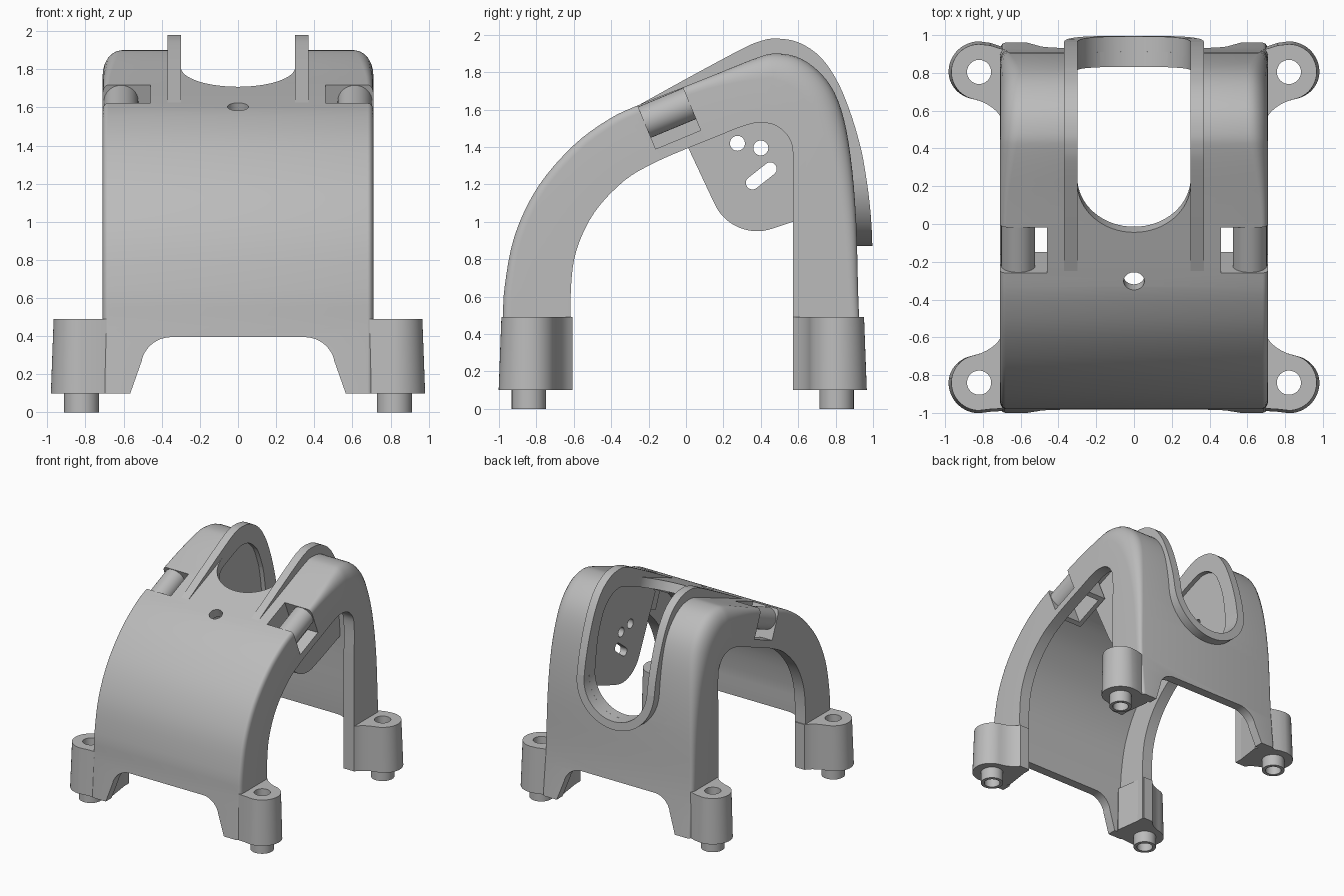
import bpy, bmesh
from math import sin, cos, pi, radians, hypot

if "Cube" in bpy.data.objects:
    bpy.data.objects.remove(bpy.data.objects["Cube"])

grey = bpy.data.materials.new("plain_grey")
grey.use_nodes = True
grey.diffuse_color = (0.5, 0.5, 0.5, 1)
grey.node_tree.nodes["Principled BSDF"].inputs["Base Color"].default_value = (0.5, 0.5, 0.5, 1)


def along_x(u, v, w): return (w, u, v)
def along_y(u, v, w): return (u, w, v)
def along_z(u, v, w): return (u, v, w)


def square_to_slope(u, v, w):
    """Upright direction leaning square to the sloped top."""
    return (u, v + 0.4 * (1.71 - w), w)


def loft(name, rings):
    """Closed solid through a row of equal rings."""
    bm = bmesh.new()
    rows = [[bm.verts.new(p) for p in ring] for ring in rings]
    n = len(rows[0])
    for a, b in zip(rows, rows[1:]):
        for i in range(n):
            j = (i + 1) % n
            bm.faces.new((a[i], a[j], b[j], b[i]))
    bm.faces.new(rows[0])
    bm.faces.new(rows[-1])
    bmesh.ops.recalc_face_normals(bm, faces=bm.faces)
    mesh = bpy.data.meshes.new(name)
    bm.to_mesh(mesh)
    bm.free()
    obj = bpy.data.objects.new(name, mesh)
    bpy.context.collection.objects.link(obj)
    mesh.materials.append(grey)
    return obj


def prism(name, pts, place, lo, hi):
    return loft(name, [[place(u, v, w) for u, v in pts] for w in (lo, hi)])


def arc(cu, cv, r, start=0, end=360, n=32):
    steps = n if end - start == 360 else n + 1
    angles = [radians(start + (end - start) * i / n) for i in range(steps)]
    return [(cu + r * cos(a), cv + r * sin(a)) for a in angles]


def smooth(keys, steps=4):
    """Curve through the key points."""
    out = []
    for i in range(len(keys) - 1):
        a, b, c, d = (keys[max(0, min(len(keys) - 1, i + k))] for k in (-1, 0, 1, 2))
        for s in range(steps):
            t = s / steps
            out.append(tuple(
                q + t * ((r - p) + t * ((2 * p - 5 * q + 4 * r - e) + t * (3 * (q - r) + e - p))) / 2
                for p, q, r, e in zip(a, b, c, d)))
    return out + [keys[-1]]


def inward(path):
    """Unit normals on the right-hand side of a path."""
    out = []
    for i in range(len(path)):
        a, b = path[max(i - 1, 0)], path[min(i + 1, len(path) - 1)]
        du, dv = b[0] - a[0], b[1] - a[1]
        out.append((dv / hypot(du, dv), -du / hypot(du, dv)))
    return out


def offset(path, d):
    return [(p[0] + n[0] * d, p[1] + n[1] * d) for p, n in zip(path, inward(path))]


def cut(obj, *cutters):
    bpy.context.view_layer.objects.active = obj
    for c in cutters:
        c.hide_render = True
        mod = obj.modifiers.new("cut", "BOOLEAN")
        mod.operation, mod.solver, mod.object = "DIFFERENCE", "EXACT", c
        bpy.ops.object.modifier_apply(modifier=mod.name)


parts, helpers = [], []

# Arched body: outer y, z, inner y, z, edge radius at each station
HALF, LIP, SHELL = 0.71, 0.61, 0.08
stations = smooth([
    (-1, .1, -.615, .1, .03), (-.98, .45, -.615, .4, .03), (-.97, .65, -.615, .65, .03),
    (-.915, .93, -.585, .85, .03), (-.79, 1.19, -.49, 1.05, .03), (-.6, 1.41, -.33, 1.22, .03),
    (-.41, 1.55, -.17, 1.315, .03), (-.24, 1.63, 0, 1.39, .03), (.1, 1.765, .15, 1.45, .04),
    (.36, 1.87, .3, 1.51, .08), (.48, 1.9, .39, 1.53, .1), (.62, 1.87, .48, 1.515, .11),
    (.75, 1.76, .55, 1.45, .11), (.83, 1.6, .573, 1.35, .1), (.88, 1.35, .573, 1.1, .07),
    (.91, 1, .573, .8, .045), (.925, .5, .573, .5, .03), (.96, .1, .573, .1, .03)])
normals = inward(stations)
normals[0], normals[-1] = (1, 0), (-1, 0)
rings = []
for (y, z, iy, iz, r), (ny, nz) in zip(stations, normals):
    deep = r * 1.4
    half = [(HALF - r + r * cos(t * pi / 12), deep - deep * sin(t * pi / 12)) for t in range(6, -1, -1)]
    side = [(x, y + ny * d, z + nz * d) for x, d in half]
    side += [(HALF, iy, iz), (LIP, iy, iz), (LIP, y + ny * SHELL, z + nz * SHELL)]
    rings.append(side + [(-x, v, w) for x, v, w in reversed(side)])
body = loft("arched_body", rings)
parts.append(body)

# Openings: long top slot, small round hole, arch between the feet
slot = [(.3, 1.5), (-.3, 1.5)] + arc(0, .255, .3, 180, 360)
right_edge = [(.6, -.05), (.565, .1), (.505, .27)] + arc(.35, .235, .16, 20, 90, 10)
openings = [
    prism("top_slot_cutter", slot, square_to_slope, 1.24, 2.3),
    prism("back_round_cutter", arc(0, 1.24, .3, n=48), along_y, .7, 1.3),
    prism("small_hole_cutter", arc(0, -.345, .055), square_to_slope, 1.3, 2),
    prism("foot_gap_cutter", right_edge + [(-x, z) for x, z in reversed(right_edge)],
          along_y, -1.3, 1.3)]
helpers += openings
cut(body, *openings)

# Strap pockets with a round bar across each
tilt = radians(22.6)


def on_slope(u, v, w):
    """Across, out of the slope, and up along the slope from the pocket centre."""
    return (u, -.09 + w * cos(tilt) - v * sin(tilt), 1.555 + w * sin(tilt) + v * cos(tilt))


def slope_box(name, x0, x1, low, high, half_len):
    return prism(name, [(x0, low), (x1, low), (x1, high), (x0, high)], on_slope, -half_len, half_len)


for sx, side in ((1, "left"), (-1, "right")):
    pocket = slope_box("pocket_cutter", sx * .46, sx * .9, -.125, .3, .13)
    shaft = slope_box("shaft_cutter", sx * .46, sx * .9, -.3, .3, .13)
    walls = slope_box(side + "_pocket_walls", sx * .42, sx * .62, -.16, .09, .17)
    cut(body, pocket)
    cut(walls, shaft)
    helpers += [pocket, shaft]
    bar = prism(side + "_strap_bar", arc(sx * .613, .03, .09), on_slope, -.14, .14)
    parts += [walls, bar]

# Collar: raised rails, with thinner hanging lobes set back behind them
rail = smooth([(-.26, 1.62), (.02, 1.775), (.3, 1.925), (.4, 1.967), (.48, 1.98), (.6, 1.96),
               (.72, 1.88), (.815, 1.74), (.887, 1.56), (.938, 1.38), (.963, 1.24)])
band = rail + offset(rail, .125)[::-1]
lobe = offset(rail, .09)[4:] + [(.84, 1.24), (.84, 1.1), (.57, 1.0)]
lobe += arc(.38, 1.2, .25, 290, 204, 14) + [(-.07, 1.57)]
oblong = arc(.355, 1.208, .035, 130, 310, 12) + arc(.45, 1.283, .035, -50, 130, 12)
holes = [prism("adjust_hole_cutter", pts, along_x, -1, 1)
         for pts in (arc(.275, 1.42, .04), arc(.4, 1.395, .04), oblong)]
helpers += holes
for sx, side in ((1, "left"), (-1, "right")):
    cheek = prism(side + "_lobe_plate", lobe, along_x, sx * .34, sx * .4)
    cut(cheek, *holes)
    parts += [cheek, prism(side + "_collar_rail", band, along_x, sx * .3, sx * .37)]


# Rounded collar end on the back wall
def leaning(u, v, w):
    drop = 1.24 - v
    return (u, w + (.16 * drop - .19 * drop * drop if w > .9 else 0), v)


ring = arc(0, 1.24, .37, 180, 360, 40) + arc(0, 1.24, .3, 360, 180, 40)
parts.append(prism("collar_end", ring, leaning, .84, .963))

# Four feet with bolt holes and locating sleeves; flush is where each meets the wall
for sy, yc, flush, end in ((-1, -.84, .136, "front"), (1, .805, .118, "back")):
    outline = [(.58, .05), (.62, flush - .02), (.69, flush), (.76, .14)]
    outline += arc(.82, 0, .147, 90, -80, 24)
    outline += [(.81, -.156), (.78, -.17), (.75, -.189), (.725, -.211), (.71, -.232), (.62, -.232)]
    for sx, side in ((1, "left"), (-1, "right")):
        levels = []
        for z, grow in ((.1, 1.1), (.49, 1)):
            levels.append([(sx * (.82 + (u - .82) * (grow if u > .82 else 1)),
                            yc + sy * v * (grow if v > 0 else 1), z) for u, v in outline])
        foot = loft(f"{end}_{side}_foot", levels)
        sleeve = prism(f"{end}_{side}_sleeve", arc(sx * .82, yc, .092), along_z, 0, .14)
        bore = prism("bore_cutter", arc(sx * .82, yc, .064), along_z, -.2, .8)
        cut(foot, bore)
        cut(sleeve, bore)
        helpers.append(bore)
        parts += [foot, sleeve]

# Remove the cutters and shade
for h in helpers:
    bpy.data.objects.remove(h)
for p in parts:
    bpy.ops.object.select_all(action="DESELECT")
    p.select_set(True)
    bpy.context.view_layer.objects.active = p
    bpy.ops.object.shade_smooth_by_angle(angle=radians(30))
